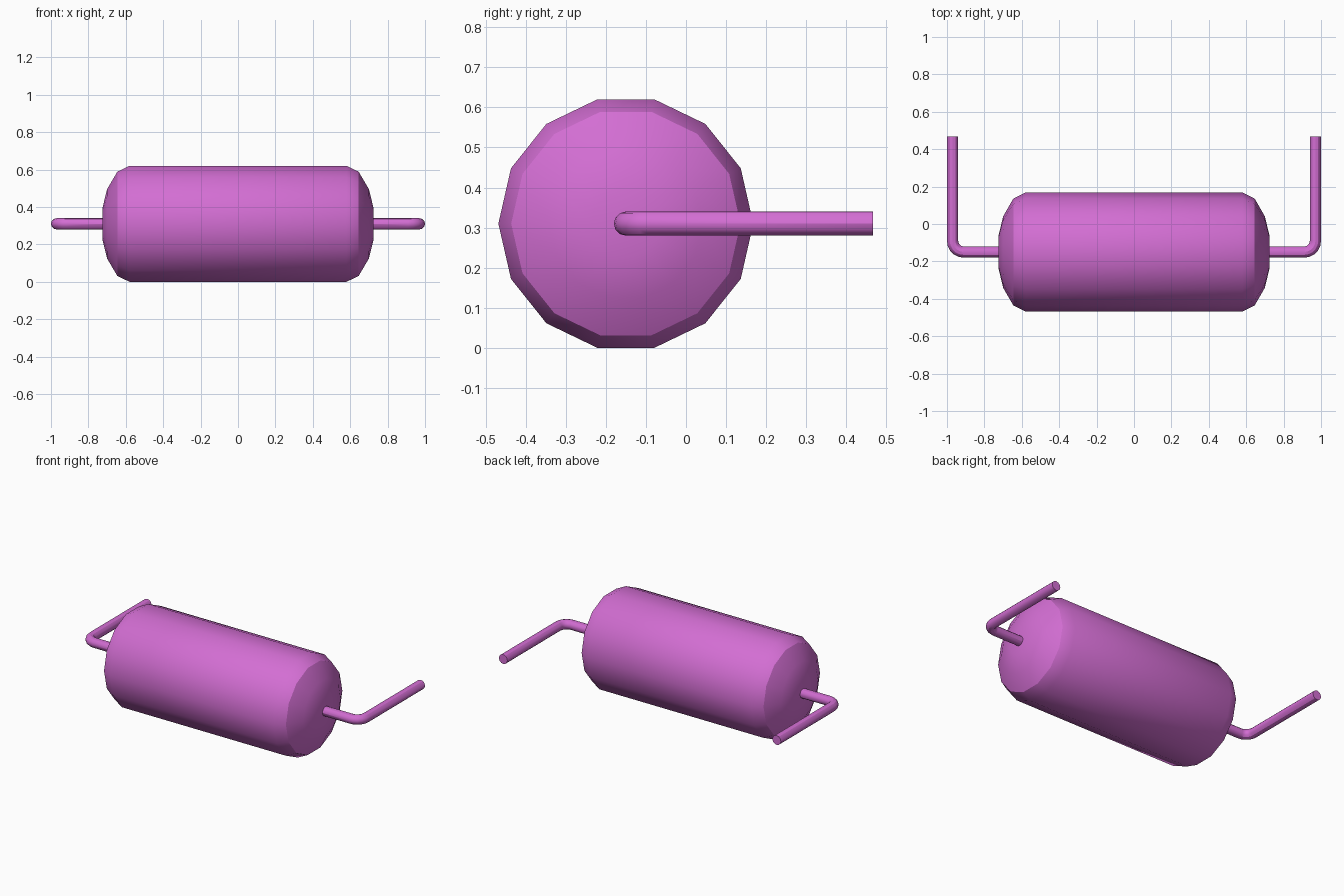
import bpy, bmesh, math
from mathutils import Vector

cube = bpy.data.objects.get("Cube")
if cube:
    bpy.data.objects.remove(cube, do_unlink=True)

AXIS_Y, AXIS_Z = -0.15, 0.31      # centre line of the body and leads
LEAD_R = 0.03

orchid = bpy.data.materials.new("orchid")
orchid.use_nodes = True
colour = (0.65, 0.155, 0.65, 1)
orchid.diffuse_color = colour
orchid.node_tree.nodes["Principled BSDF"].inputs["Base Color"].default_value = colour


def skin_rings(name, rings):
    """Join a list of equal-sized point rings into a closed, smooth tube."""
    bm = bmesh.new()
    loops = [[bm.verts.new(p) for p in ring] for ring in rings]
    n = len(loops[0])
    for a, b in zip(loops, loops[1:]):
        for i in range(n):
            j = (i + 1) % n
            bm.faces.new((a[i], a[j], b[j], b[i]))
    bm.faces.new(loops[0])
    bm.faces.new(loops[-1])
    bmesh.ops.recalc_face_normals(bm, faces=bm.faces)
    mesh = bpy.data.meshes.new(name)
    bm.to_mesh(mesh)
    bm.free()
    mesh.materials.append(orchid)
    obj = bpy.data.objects.new(name, mesh)
    bpy.context.collection.objects.link(obj)
    bpy.ops.object.select_all(action='DESELECT')
    obj.select_set(True)
    bpy.context.view_layer.objects.active = obj
    bpy.ops.object.shade_smooth_by_angle(angle=math.radians(30))
    return obj


# Body: 14-sided barrel with chamfered rims and shallow domed ends
SIDES = 14
half = [(0.58, 0.318), (0.645, 0.286), (0.70, 0.19), (0.725, 0.085)]   # x, radius
profile = [(-x, r) for x, r in reversed(half)] + half
skin_rings("body", [
    [Vector((x, AXIS_Y + r * math.cos(math.tau * i / SIDES),
             AXIS_Z + r * math.sin(math.tau * i / SIDES))) for i in range(SIDES)]
    for x, r in profile])


# Leads: round wires leaving the ends and bending to the back
def lead(name, side, sides=12, bend=0.06, steps=5):
    corner_x = 0.97 - bend
    path = [(0.69, AXIS_Y, 0.0)]                       # x, y, heading
    for k in range(steps + 1):
        a = math.pi / 2 * k / steps
        path.append((corner_x + bend * math.sin(a),
                     AXIS_Y + bend * (1 - math.cos(a)), a))
    path.append((0.97, 0.467, math.pi / 2))
    rings = []
    for x, y, a in path:
        ring = []
        for i in range(sides):
            t = math.tau * i / sides
            u = LEAD_R * math.cos(t)
            ring.append(Vector((side * (x - u * math.sin(a)), y + u * math.cos(a),
                                AXIS_Z + LEAD_R * math.sin(t))))
        rings.append(ring)
    return skin_rings(name, rings)


lead("left_lead", 1)
lead("right_lead", -1)
